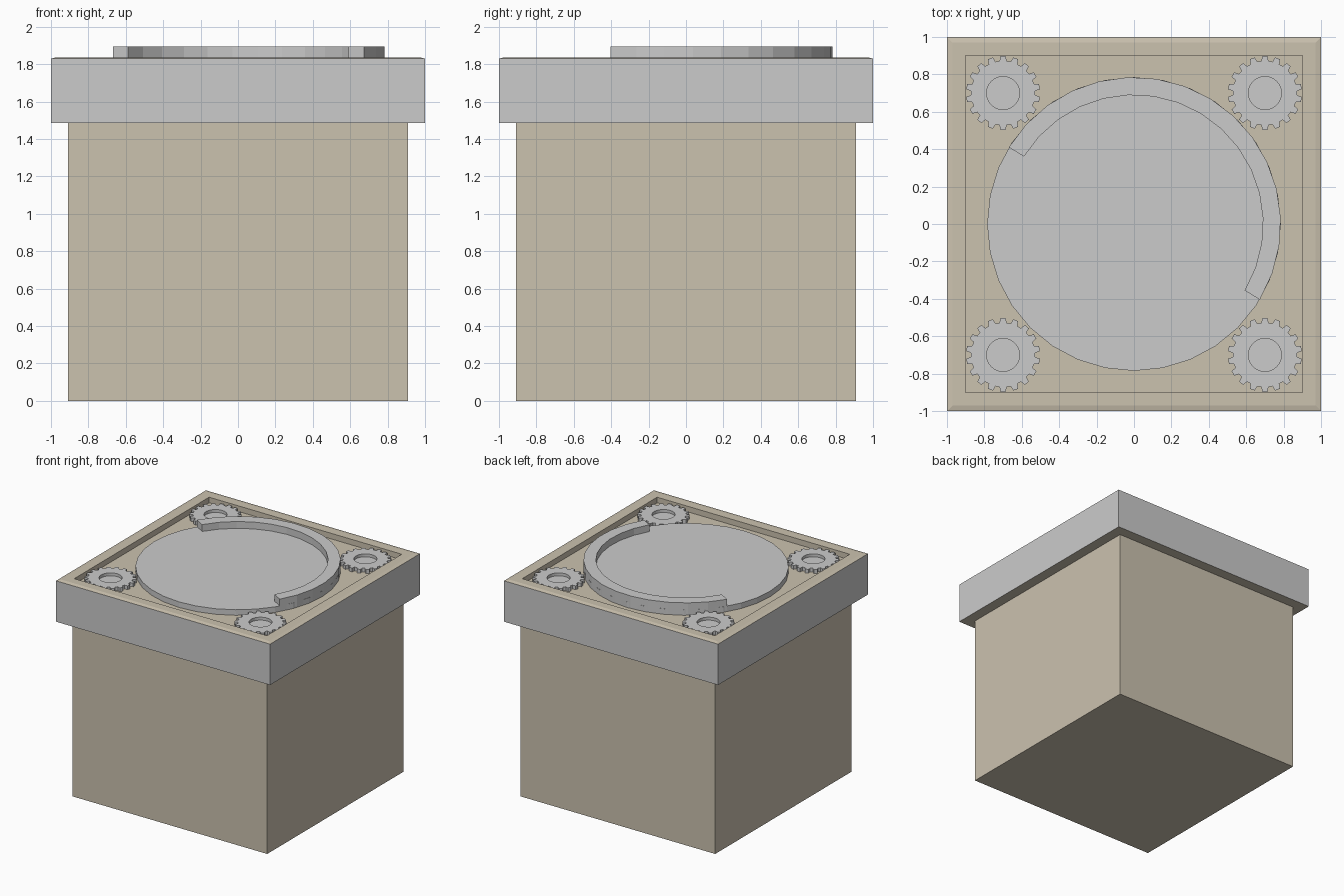
import bpy, bmesh
from math import sin, cos, pi, radians, sqrt

if "Cube" in bpy.data.objects:
    bpy.data.objects.remove(bpy.data.objects["Cube"])

tan = bpy.data.materials.new("tan")
tan.diffuse_color = (0.60, 0.54, 0.43, 1)
tan.use_nodes = True
tan.node_tree.nodes["Principled BSDF"].inputs["Base Color"].default_value = tan.diffuse_color


def finish(name, bm, mat=None, flip_check=True):
    if flip_check:
        bmesh.ops.recalc_face_normals(bm, faces=bm.faces)
    me = bpy.data.meshes.new(name)
    bm.to_mesh(me)
    bm.free()
    ob = bpy.data.objects.new(name, me)
    bpy.context.collection.objects.link(ob)
    if mat:
        me.materials.append(mat)
    return ob


def stack(name, loops, cap0=True, cap1=True, mat=None):
    """Bridge a list of closed point loops, capping the ends if asked."""
    bm = bmesh.new()
    rings = [[bm.verts.new(p) for p in loop] for loop in loops]
    n = len(rings[0])
    for a, b in zip(rings, rings[1:]):
        for i in range(n):
            j = (i + 1) % n
            bm.faces.new((a[i], a[j], b[j], b[i]))
    if cap0:
        bm.faces.new(rings[0][::-1])
    if cap1:
        bm.faces.new(rings[-1])
    return finish(name, bm, mat, flip_check=False)


def square(h, z):
    return [(-h, -h, z), (h, -h, z), (h, h, z), (-h, h, z)]


def circle(r, z, n, cx=0, cy=0):
    return [(cx + r * cos(2 * pi * i / n), cy + r * sin(2 * pi * i / n), z) for i in range(n)]


# Body, grey band round the lid, and tan lid tray
stack("body", [square(0.91, 0), square(0.91, 1.485)], cap1=False, mat=tan)
stack("lid_underside", [square(0.91, 1.485), square(1.0, 1.485)], False, False, tan)
stack("lid_band", [square(1.0, 1.485), square(1.0, 1.83)], False, False)
stack("lid_tray", [square(1.0, 1.83), square(0.97, 1.837), square(0.90, 1.837),
                   square(0.90, 1.79)], cap0=False, mat=tan)

# Large round plate
N = 32
stack("round_plate", [circle(0.785, 1.79, N), circle(0.785, 1.837, N)])

# Raised half ring along the back right of the plate
bm = bmesh.new()
start, end, steps = radians(-31), radians(148.5), 16
prev = None
for i in range(steps + 1):
    a = start + (end - start) * i / steps
    sec = [bm.verts.new((r * cos(a), r * sin(a), z))
           for r, z in ((0.69, 1.80), (0.785, 1.80), (0.785, 1.895), (0.69, 1.895))]
    if prev:
        for k in range(4):
            m = (k + 1) % 4
            bm.faces.new((prev[k], prev[m], sec[m], sec[k]))
    if i in (0, steps):
        bm.faces.new(sec)
    prev = sec
finish("half_ring", bm)


# Corner gears with a sunken hub
TEETH = 18
PROFILE = ((-0.32, 0.172), (-0.20, 0.198), (0.20, 0.198), (0.32, 0.172))


def gear_loop(cx, cy, z):
    return [(cx + r * cos(a), cy + r * sin(a), z)
            for t in range(TEETH) for f, r in PROFILE
            for a in [2 * pi * (t + f) / TEETH + pi / 2]]


def hub_loop(cx, cy, z, r=0.088):
    return [(cx + r * cos(a), cy + r * sin(a), z)
            for t in range(TEETH) for f, _ in PROFILE
            for a in [2 * pi * (t + f) / TEETH + pi / 2]]


for sx, xn in ((-1, "left"), (1, "right")):
    for sy, yn in ((-1, "front"), (1, "back")):
        c = (0.70 * sx, 0.70 * sy)
        stack(f"gear_{yn}_{xn}", [gear_loop(*c, 1.79), gear_loop(*c, 1.822),
                                  hub_loop(*c, 1.822), hub_loop(*c, 1.797)])
